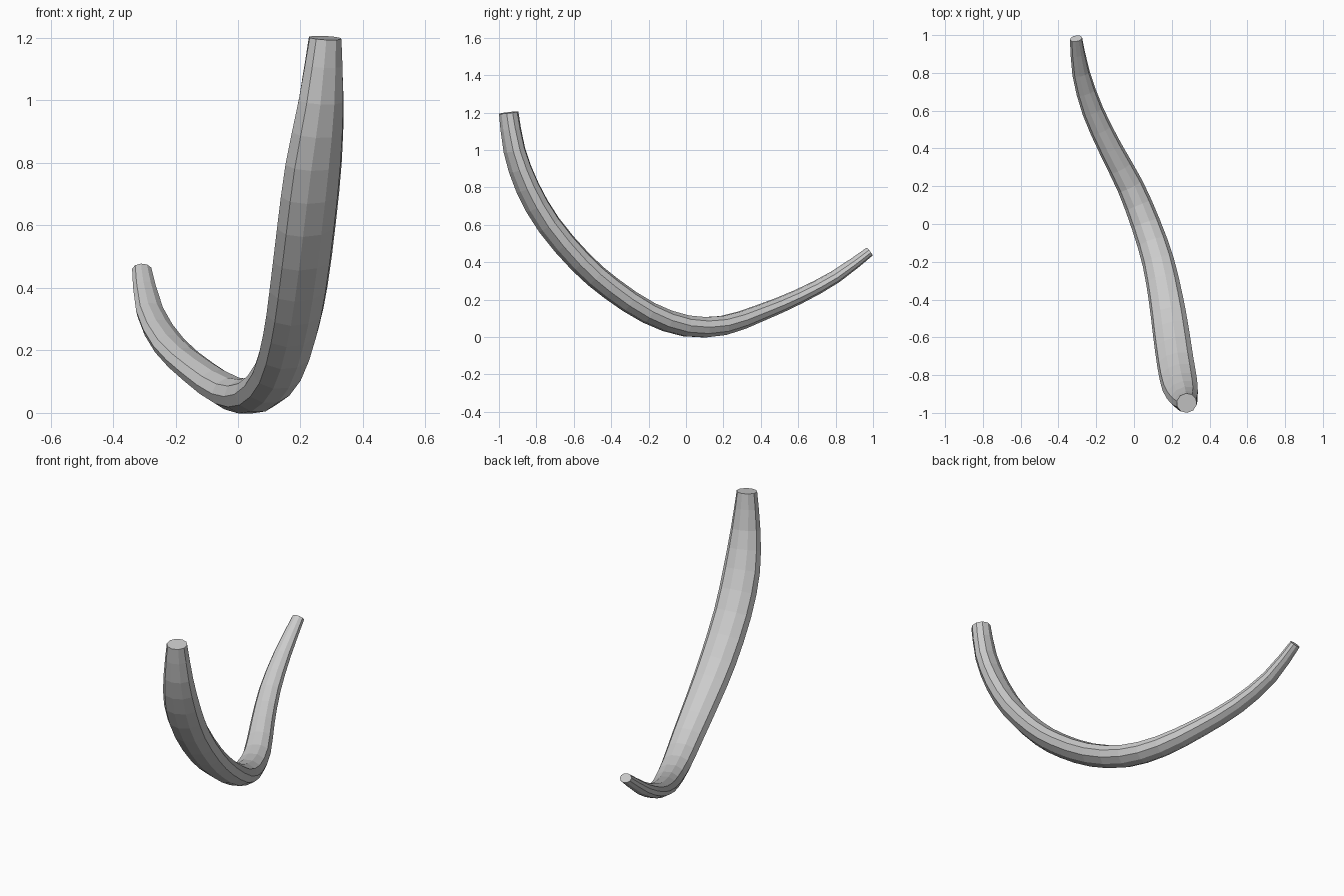
import bpy
import bmesh
import math
from mathutils import Vector

default_cube = bpy.data.objects.get("Cube")
if default_cube:
    bpy.data.objects.remove(default_cube, do_unlink=True)

SIDES = 10
STEPS_PER_SPAN = 2

# Centre line x, y, z, then half width and half thickness
stations = [
    (.279, -.948, 1.2, .054, .052),
    (.266, -.918, 1, .078, .056),
    (.242, -.848, .8, .097, .06),
    (.219, -.733, .6, .1, .061),
    (.194, -.562, .4, .098, .061),
    (.169, -.4, .26, .092, .061),
    (.128, -.2, .13, .085, .06),
    (.062, 0, .06, .078, .059),
    (-.02, .2, .062, .071, .054),
    (-.125, .4, .13, .063, .046),
    (-.219, .6, .215, .057, .04),
    (-.281, .8, .323, .047, .035),
    (-.307, .982, .457, .033, .026),
]


def smooth_value(a, b, c, d, t):
    """Catmull-Rom blend between b and c."""
    return b + .5 * t * (c - a + t * (2 * a - 5 * b + 4 * c - d
                                      + t * (3 * (b - c) + d - a)))


def resample(points, steps):
    """Insert smoothly interpolated stations between the given ones."""
    last = len(points) - 1
    result = []
    for i in range(last):
        before = points[max(i - 1, 0)]
        after = points[min(i + 2, last)]
        for step in range(steps):
            result.append([smooth_value(*values, step / steps)
                           for values in zip(before, points[i], points[i + 1], after)])
    result.append(list(points[last]))
    return result


def make_material(name, colour):
    material = bpy.data.materials.new(name)
    material.use_nodes = True
    material.diffuse_color = colour
    shader = next(n for n in material.node_tree.nodes if n.type == 'BSDF_PRINCIPLED')
    shader.inputs["Base Color"].default_value = colour
    return material


def build_tapered_tube(name, path, material):
    """Loft oval rings along the path and close both ends."""
    bm = bmesh.new()
    centres = [Vector(station[:3]) for station in path]
    rings = []
    for i, station in enumerate(path):
        ahead = centres[min(i + 1, len(path) - 1)]
        behind = centres[max(i - 1, 0)]
        tangent = (ahead - behind).normalized()
        across = Vector((1, .42, 0))
        across = (across - tangent * across.dot(tangent)).normalized()
        normal = tangent.cross(across)
        ring = []
        for side in range(SIDES):
            angle = math.tau * side / SIDES
            offset = (across * math.cos(angle) * station[3]
                      + normal * math.sin(angle) * station[4])
            ring.append(bm.verts.new(centres[i] + offset))
        rings.append(ring)
    for lower, upper in zip(rings, rings[1:]):
        for side in range(SIDES):
            following = (side + 1) % SIDES
            bm.faces.new((lower[side], lower[following], upper[following], upper[side]))
    bm.faces.new(rings[0])
    bm.faces.new(rings[-1])
    bmesh.ops.recalc_face_normals(bm, faces=bm.faces)
    mesh = bpy.data.meshes.new(name)
    bm.to_mesh(mesh)
    bm.free()
    mesh.materials.append(material)
    tube = bpy.data.objects.new(name, mesh)
    bpy.context.collection.objects.link(tube)
    return tube


# Single curved, tapering body with flat facets
grey = make_material("plain_grey", (.6, .6, .6, 1))
build_tapered_tube("curved_tube", resample(stations, STEPS_PER_SPAN), grey)
